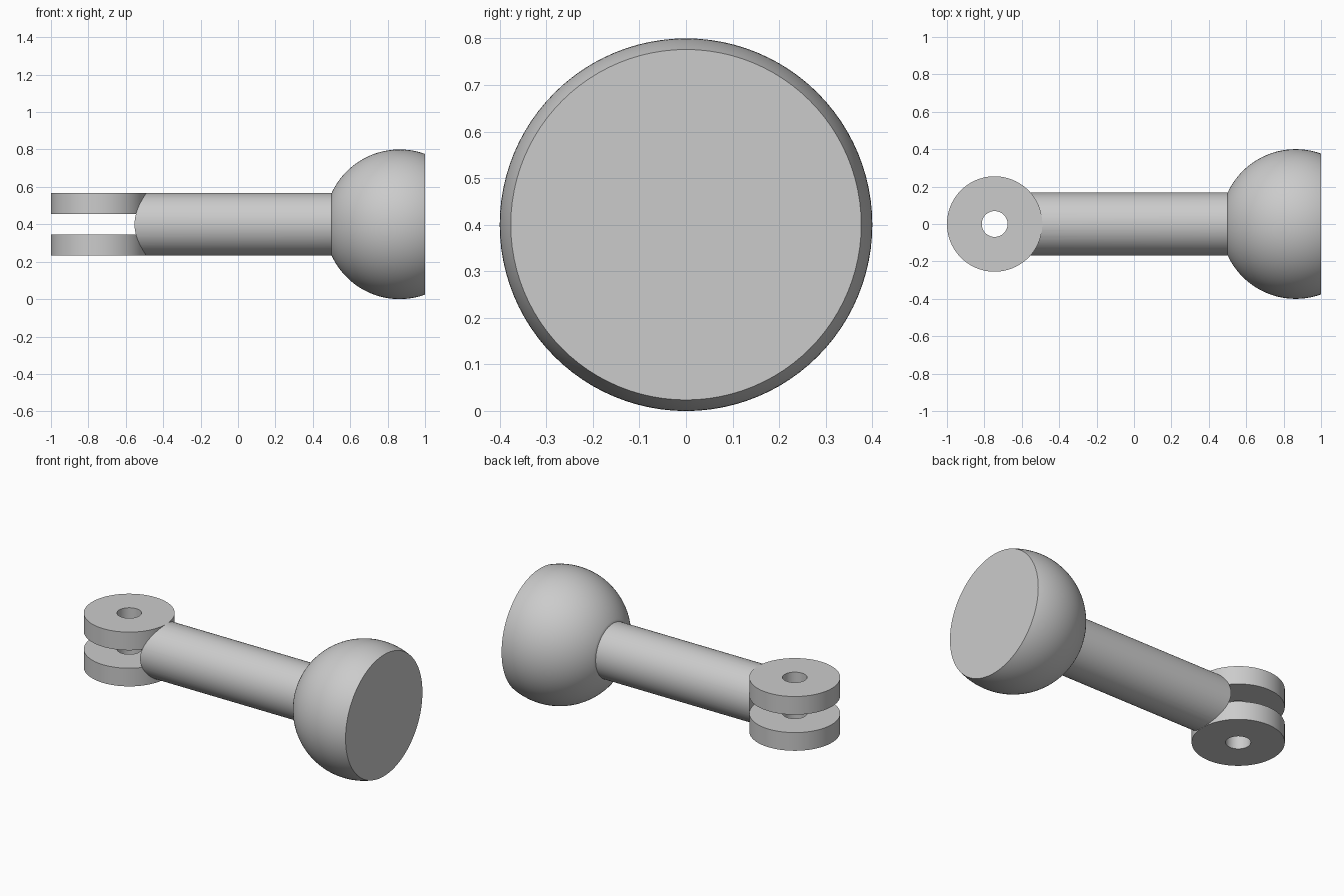
import bpy, bmesh
from math import radians, sin, cos, acos, asin, pi
from mathutils import Matrix, Vector

if "Cube" in bpy.data.objects:
    bpy.data.objects.remove(bpy.data.objects["Cube"])

AXIS_Z = 0.4
ROD_R = 0.168
BALL_X, BALL_R = 0.864, 0.4
EYE_X, EYE_R, HOLE_R = -0.745, 0.255, 0.069
GAP = 0.111

grey = bpy.data.materials.new("plain grey")
grey.use_nodes = True
colour = (0.6, 0.6, 0.6, 1)
grey.diffuse_color = colour
grey.node_tree.nodes["Principled BSDF"].inputs["Base Color"].default_value = colour


def revolve(name, profile, origin, along_x=False, steps=96, closed=False):
    """Spin (radius, height) points round an axis through origin."""
    bm = bmesh.new()
    verts = [bm.verts.new((r, 0, h)) for r, h in profile]
    pairs = list(zip(verts, verts[1:]))
    if closed:
        pairs.append((verts[-1], verts[0]))
    edges = [bm.edges.new(p) for p in pairs]
    bmesh.ops.spin(bm, geom=verts + edges, axis=(0, 0, 1), cent=(0, 0, 0),
                   angle=2 * pi, steps=steps)
    bmesh.ops.remove_doubles(bm, verts=bm.verts, dist=1e-5)
    bmesh.ops.recalc_face_normals(bm, faces=bm.faces)
    turn = Matrix.Rotation(radians(90), 4, 'Y') if along_x else Matrix()
    bm.transform(Matrix.Translation(origin) @ turn)
    mesh = bpy.data.meshes.new(name)
    bm.to_mesh(mesh)
    bm.free()
    mesh.materials.append(grey)
    obj = bpy.data.objects.new(name, mesh)
    bpy.context.collection.objects.link(obj)
    return obj


def smooth(obj):
    bpy.ops.object.select_all(action='DESELECT')
    obj.select_set(True)
    bpy.context.view_layer.objects.active = obj
    bpy.ops.object.shade_smooth_by_angle(angle=radians(30))


# Ball with a flat end, hidden neck side left round inside the rod joint
cut = acos((1 - BALL_X) / BALL_R)
neck = pi - asin(ROD_R / BALL_R)
angles = [cut + (neck - cut) * i / 40 for i in range(41)]
arc = [(BALL_R * sin(a), BALL_R * cos(a)) for a in angles]
ball = revolve("ball_head", [(0, arc[0][1])] + arc + [(0, arc[-1][1])],
               Vector((BALL_X, 0, AXIS_Z)), along_x=True)

# Rod, its far end hollowed to follow the round fork plates
start, end = EYE_X, BALL_X - BALL_R * cos(pi - neck) + 0.01
rod = revolve("rod", [(0, start), (ROD_R, start), (ROD_R, end), (0, end)],
              Vector((0, 0, AXIS_Z)), along_x=True)
cutter = revolve("rod_end_cutter", [(0, -0.3), (EYE_R, -0.3), (EYE_R, 0.3), (0, 0.3)],
                 Vector((EYE_X, 0, AXIS_Z)))
hollow = rod.modifiers.new("hollow end", 'BOOLEAN')
hollow.operation = 'DIFFERENCE'
hollow.solver = 'EXACT'
hollow.object = cutter
bpy.context.view_layer.objects.active = rod
bpy.ops.object.modifier_apply(modifier=hollow.name)
bpy.data.objects.remove(cutter)

# Pair of pierced round fork plates
parts = [ball, rod]
for name, side in (("upper_fork_plate", 1), ("lower_fork_plate", -1)):
    inner, outer = side * GAP / 2, side * ROD_R
    ring = [(HOLE_R, inner), (EYE_R, inner), (EYE_R, outer), (HOLE_R, outer)]
    parts.append(revolve(name, ring, Vector((EYE_X, 0, AXIS_Z)), closed=True))

for part in parts:
    smooth(part)
